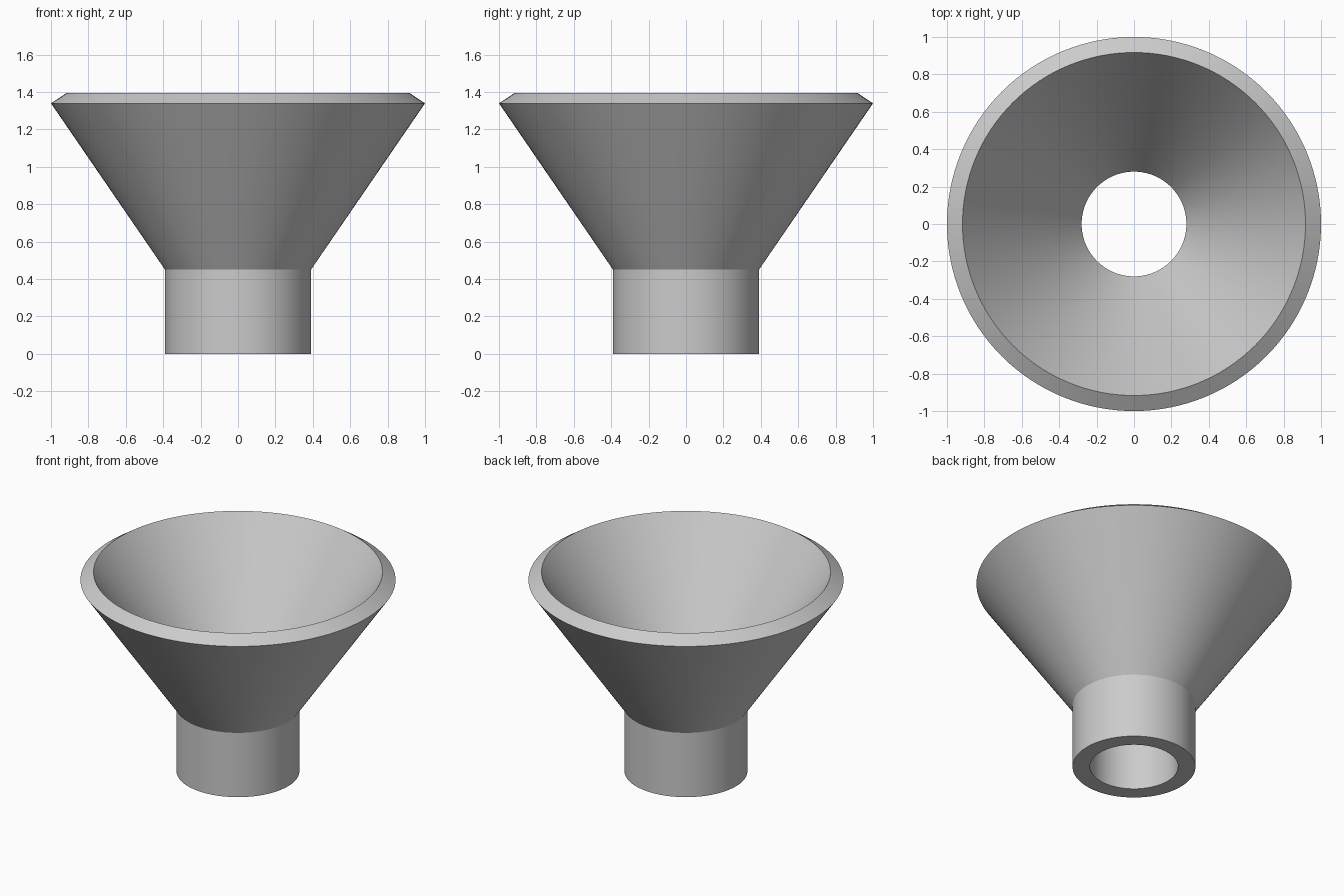
import bpy
import bmesh
import math

cube = bpy.data.objects.get("Cube")
if cube:
    bpy.data.objects.remove(cube, do_unlink=True)

# Single light grey material
grey = bpy.data.materials.new("light grey")
grey.use_nodes = True
colour = (0.6, 0.6, 0.6, 1.0)
grey.diffuse_color = colour
grey.node_tree.nodes["Principled BSDF"].inputs["Base Color"].default_value = colour

# Closed wall section: spout outside, cone outside, bevelled rim, cone inside, bore
section = [(0.39, 0.0), (0.39, 0.45), (1.0, 1.34),
           (0.917, 1.395), (0.28, 0.48), (0.28, 0.0)]

# Revolve the section around the vertical axis
bm = bmesh.new()
verts = [bm.verts.new((r, 0, z)) for r, z in section]
edges = [bm.edges.new((a, b)) for a, b in zip(verts, verts[1:] + verts[:1])]
bmesh.ops.spin(bm, geom=verts + edges, cent=(0, 0, 0), axis=(0, 0, 1),
               angle=math.tau, steps=128, use_merge=True)
bmesh.ops.remove_doubles(bm, verts=bm.verts[:], dist=0.0001)
bmesh.ops.recalc_face_normals(bm, faces=bm.faces[:])

mesh = bpy.data.meshes.new("funnel")
bm.to_mesh(mesh)
bm.free()
mesh.materials.append(grey)
funnel = bpy.data.objects.new("funnel", mesh)
bpy.context.collection.objects.link(funnel)

# Smooth round walls with crisp rims
bpy.ops.object.select_all(action="DESELECT")
funnel.select_set(True)
bpy.context.view_layer.objects.active = funnel
bpy.ops.object.shade_smooth_by_angle(angle=math.radians(25))
